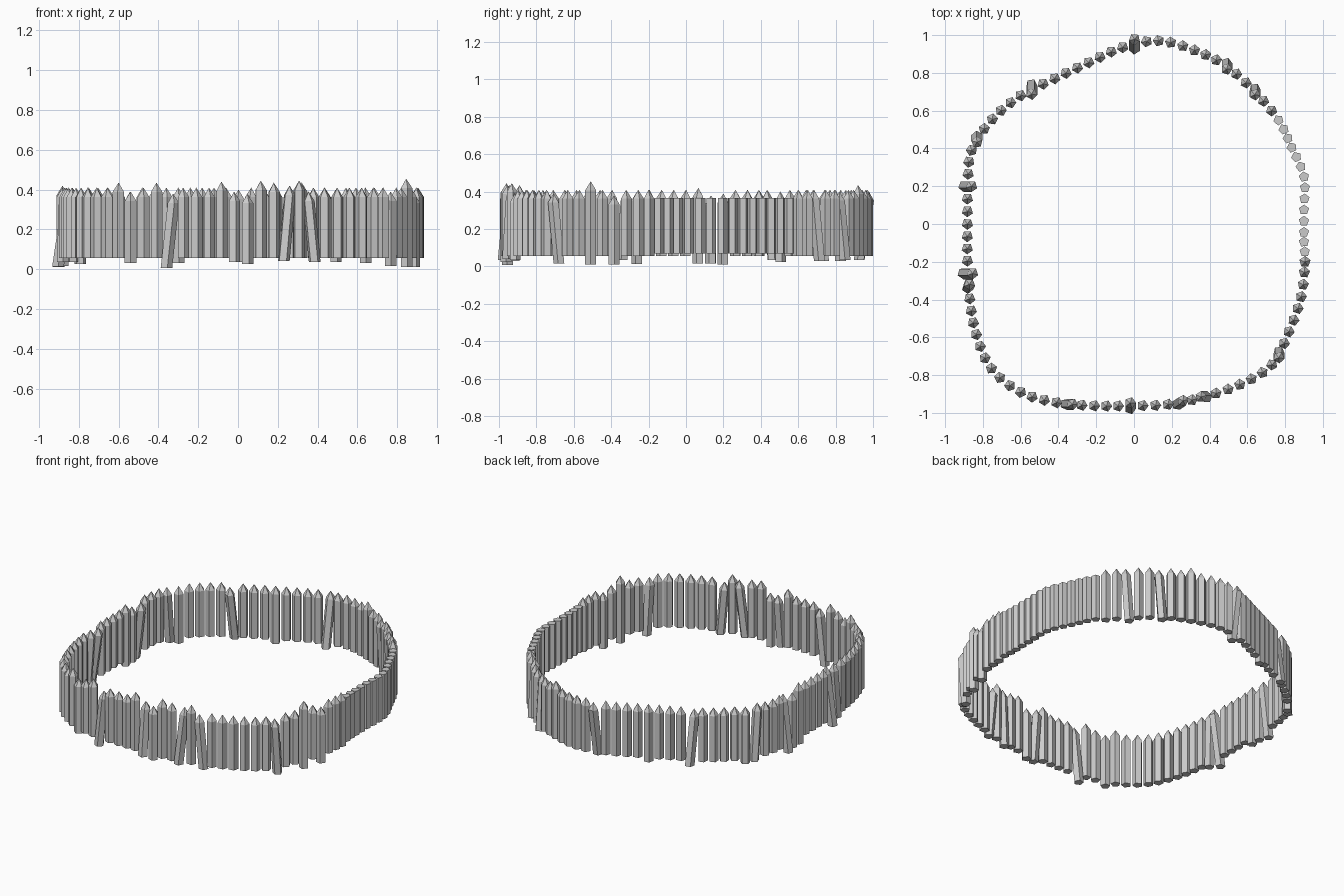
import bpy, bmesh, math
from mathutils import Vector

if "Cube" in bpy.data.objects:
    bpy.data.objects.remove(bpy.data.objects["Cube"])

# Ring outline: one knot per three stakes, running clockwise from the right side
KNOTS = [(.905, -.2), (.885, -.385), (.82, -.57), (.73, -.745), (.56, -.85), (.37, -.915),
         (.18, -.955), (-.02, -.962), (-.21, -.962), (-.41, -.945), (-.6, -.89), (-.755, -.765),
         (-.835, -.585), (-.87, -.395), (-.882, -.195), (-.882, 0), (-.88, .2), (-.86, .39),
         (-.75, .555), (-.6, .68), (-.42, .77), (-.24, .855), (-.06, .935), (.13, .97),
         (.32, .92), (.49, .835), (.64, .7), (.765, .55), (.835, .405), (.9, .25),
         (.9, .075), (.9, -.095)]
FIRST_FLAT = 81

# Uneven stakes: index -> (bottom shift, tip shift, lean in x, lean in y)
UNEVEN = {3: (-.045, -.03, 0, 0), 5: (-.045, .045, 0, 0), 8: (-.04, -.02, 0, -.03),
          15: (-.02, -.02, -.03, 0), 16: (0, .035, 0, 0), 17: (-.015, .01, .03, .02),
          18: (0, .025, 0, 0), 19: (0, .035, 0, 0), 20: (-.03, -.03, 0, 0),
          21: (-.02, -.02, 0, .03), 22: (0, .03, 0, 0), 26: (-.048, -.03, .035, 0),
          27: (0, .025, 0, 0), 29: (-.025, -.02, 0, 0), 30: (0, .025, 0, 0),
          40: (-.02, -.01, .01, .02), 41: (-.042, -.01, .05, 0), 46: (-.04, .01, 0, 0),
          47: (-.04, -.03, 0, 0), 48: (-.045, -.02, .04, 0), 52: (-.02, 0, 0, -.03),
          53: (-.03, -.01, 0, 0), 58: (-.025, -.02, 0, -.05), 62: (-.025, 0, 0, 0),
          67: (-.02, -.01, 0, .05), 72: (0, .025, 0, 0), 75: (-.02, -.01, 0, -.03),
          78: (-.025, 0, 0, -.03)}


def ring_points():
    # Closed Catmull-Rom curve through the knots
    pts, n = [], len(KNOTS)
    for i in range(n):
        a, b, c, d = (Vector(KNOTS[(i + k) % n]) for k in (-1, 0, 1, 2))
        steps = 3 if i < n - 1 else 2
        for s in range(steps):
            t = s / steps
            pts.append(.5 * (2 * b + (c - a) * t + (2 * a - 5 * b + 4 * c - d) * t ** 2
                             + (3 * b - 3 * c + d - a) * t ** 3))
    return pts


def add_stake(bm, p, angle, radius, z0, z1, tip=None, lean=(0, 0)):
    off = Vector(lean) / 2

    def ring(z, o):
        return [bm.verts.new((p.x + o.x + radius * math.cos(angle + k * math.tau / 5),
                              p.y + o.y + radius * math.sin(angle + k * math.tau / 5), z))
                for k in range(5)]
    low, high = ring(z0, -off), ring(z1, off)
    bm.faces.new(low[::-1])
    for k in range(5):
        j = (k + 1) % 5
        bm.faces.new((low[k], low[j], high[j], high[k]))
    if tip is None:
        bm.faces.new(high)
    else:
        top = bm.verts.new((p.x + off.x, p.y + off.y, tip))
        for k in range(5):
            bm.faces.new((high[k], high[(k + 1) % 5], top))


def finish(bm, name):
    mesh = bpy.data.meshes.new(name)
    bm.to_mesh(mesh)
    bm.free()
    bpy.context.collection.objects.link(bpy.data.objects.new(name, mesh))


pointed, flat = bmesh.new(), bmesh.new()
pts = ring_points()
for i, p in enumerate(pts):
    t = pts[(i + 1) % len(pts)] - pts[i - 1]
    angle = math.atan2(t.y, t.x) + math.pi / 2 + .3
    if i < FIRST_FLAT:
        # Sharpened stakes
        lo, hi, lx, ly = UNEVEN.get(i, (0, 0, 0, 0))
        add_stake(pointed, p, angle, .031, .055 + lo, .362 + hi, .41 + hi, (lx, ly))
    else:
        # Blunt stakes of the gate section
        add_stake(flat, p, angle, .028, .068, .367)
finish(pointed, "pointed_stakes")
finish(flat, "blunt_stakes")
